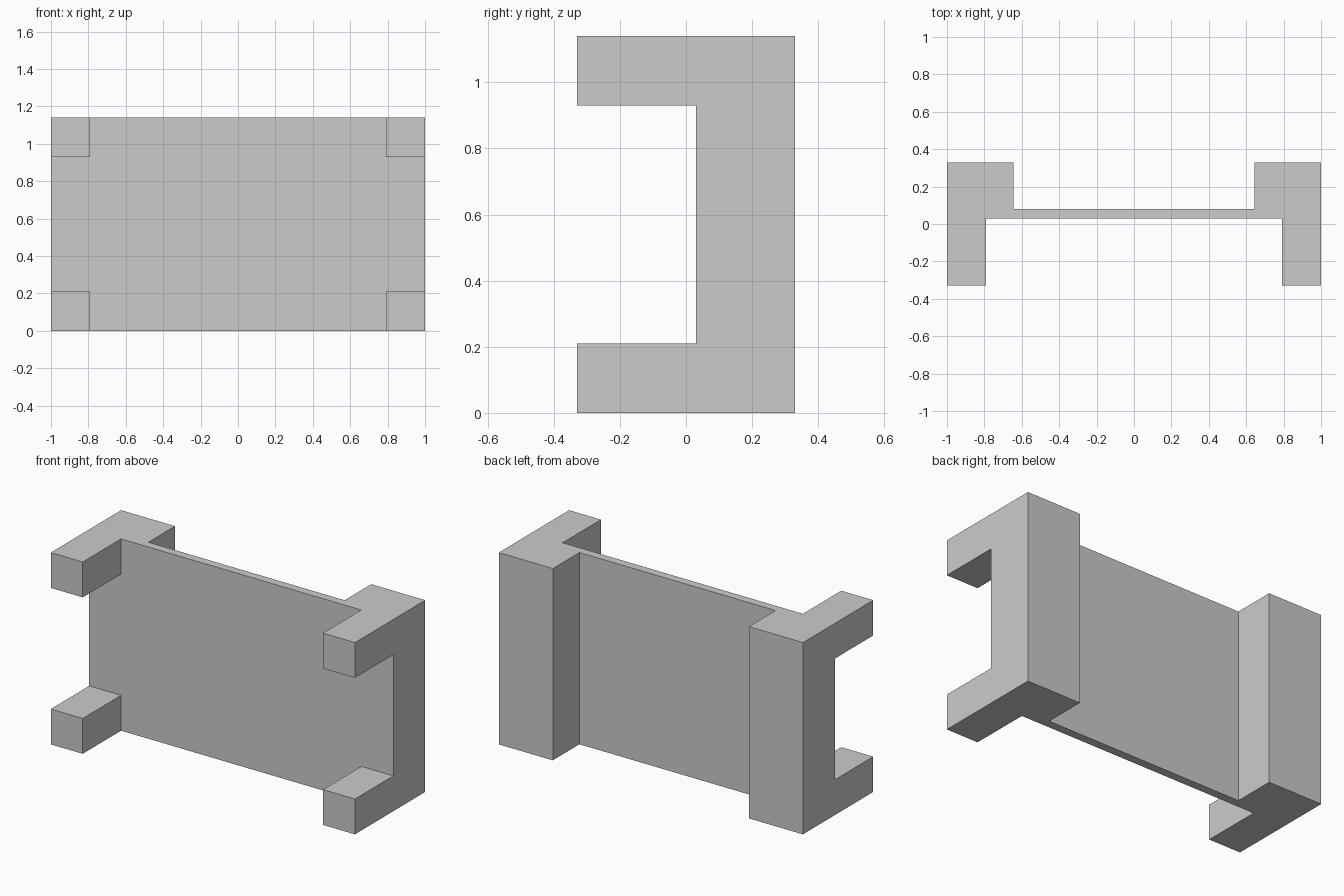
import bpy
import bmesh
from mathutils import Vector

cube = bpy.data.objects.get("Cube")
if cube:
    bpy.data.objects.remove(cube, do_unlink=True)

HEIGHT = 1.14
ARM = 0.21          # width and height of each arm
FRONT, BACK = 0.03, 0.33
PANEL_BACK = 0.08
PILLAR_IN = 0.645
ARM_LENGTH = 0.36

grey = bpy.data.materials.new("plain grey")
grey.use_nodes = True
colour = (0.6, 0.6, 0.6, 1)
grey.diffuse_color = colour
grey.node_tree.nodes["Principled BSDF"].inputs["Base Color"].default_value = colour

bm = bmesh.new()

# Panel and rear pillars: mirrored plan outline, extruded upward
half = [(1, FRONT), (1, BACK), (PILLAR_IN, BACK), (PILLAR_IN, PANEL_BACK)]
plan = half + [(-x, y) for x, y in reversed(half)]
base = bm.faces.new([bm.verts.new((x, y, 0)) for x, y in plan])
raised = bmesh.ops.extrude_face_region(bm, geom=[base], use_keep_orig=True)["geom"]
bmesh.ops.translate(bm, vec=(0, 0, HEIGHT),
                    verts=[v for v in raised if isinstance(v, bmesh.types.BMVert)])
bmesh.ops.recalc_face_normals(bm, faces=bm.faces)

# Corner squares on the front
cuts = [((s * (1 - ARM), 0, 0), (1, 0, 0)) for s in (-1, 1)]
cuts += [((0, 0, z), (0, 0, 1)) for z in (ARM, HEIGHT - ARM)]
for point, normal in cuts:
    bmesh.ops.bisect_plane(bm, geom=bm.verts[:] + bm.edges[:] + bm.faces[:],
                           plane_co=point, plane_no=normal)


def is_corner(face):
    c = face.calc_center_median()
    return (face.normal.y < -0.9 and abs(c.x) > 1 - ARM
            and abs(c.z - HEIGHT / 2) > HEIGHT / 2 - ARM)


# Four arms drawn forward from the corner squares
bm.normal_update()
corners = [f for f in bm.faces if is_corner(f)]
arms = bmesh.ops.extrude_discrete_faces(bm, faces=corners)["faces"]
for face in arms:
    bmesh.ops.translate(bm, vec=Vector((0, -ARM_LENGTH, 0)), verts=face.verts)

# Merge flat regions into clean faces
bmesh.ops.dissolve_limit(bm, angle_limit=0.01, verts=bm.verts, edges=bm.edges)
bmesh.ops.recalc_face_normals(bm, faces=bm.faces)

mesh = bpy.data.meshes.new("bracket_frame")
bm.to_mesh(mesh)
bm.free()
mesh.materials.append(grey)
bpy.context.collection.objects.link(bpy.data.objects.new("bracket_frame", mesh))
